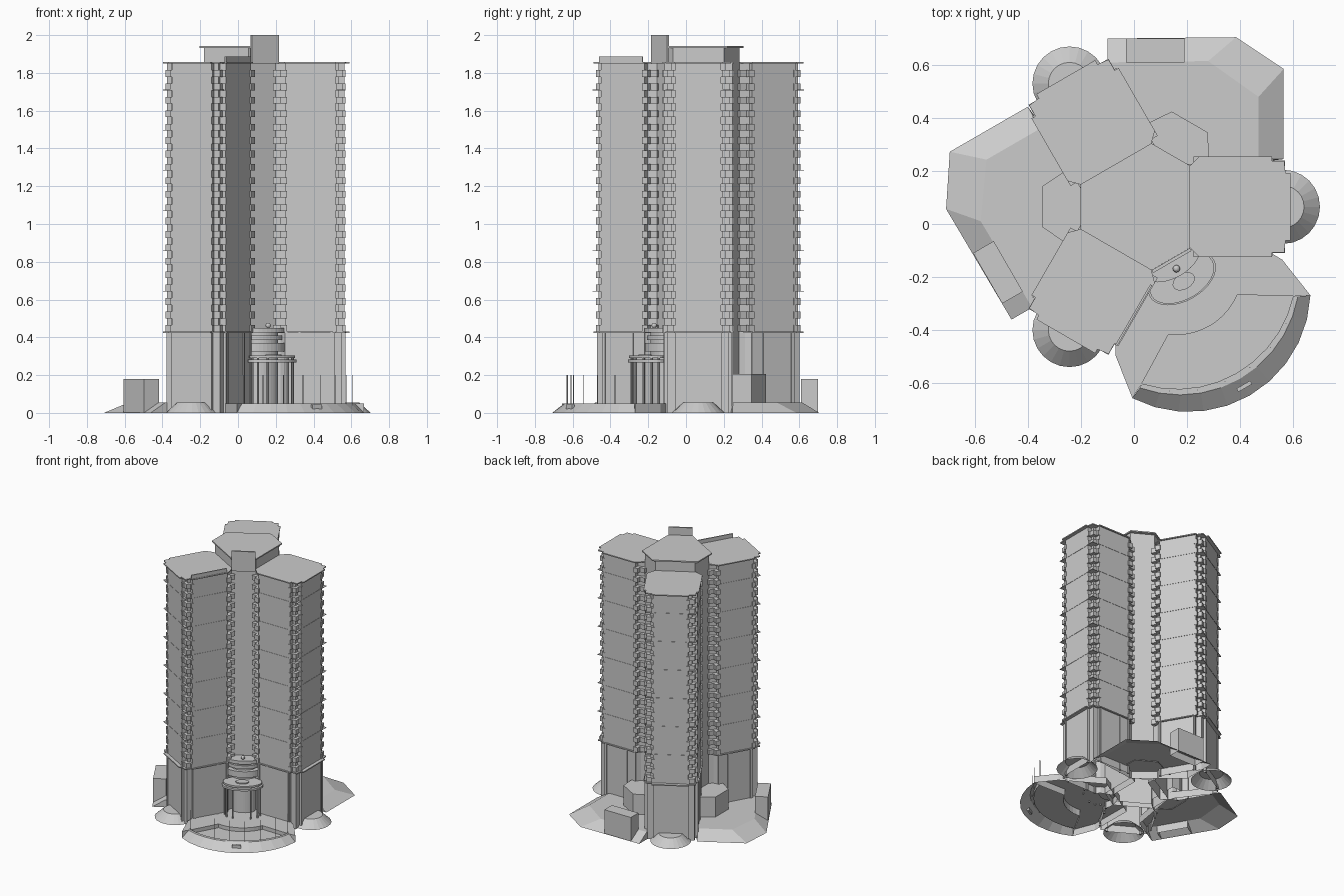
import bpy, bmesh, math

if "Cube" in bpy.data.objects:
    bpy.data.objects.remove(bpy.data.objects["Cube"])

CX, CY = 0.025, 0.065          # tower axis
WINGS = (0, 120, 240)
FLOORS = 20
Z0, Z1 = 0.43, 1.85
PITCH = (Z1 - Z0) / FLOORS


def finish(name, bm, ang):
    bmesh.ops.recalc_face_normals(bm, faces=bm.faces)
    me = bpy.data.meshes.new(name)
    bm.to_mesh(me)
    bm.free()
    ob = bpy.data.objects.new(name, me)
    bpy.context.collection.objects.link(ob)
    ob.location = (CX, CY, 0)
    ob.rotation_euler = (0, 0, math.radians(ang))
    return ob


def add_prism(bm, low, z0, z1, high=None, bottom=True):
    high = high or low
    a = [bm.verts.new((x, y, z0)) for x, y in low]
    b = [bm.verts.new((x, y, z1)) for x, y in high]
    n = len(a)
    for i in range(n):
        j = (i + 1) % n
        bm.faces.new((a[i], a[j], b[j], b[i]))
    bm.faces.new(b)
    if bottom:
        bm.faces.new(a[::-1])


def prisms(name, parts, ang=0, bottom=True):
    bm = bmesh.new()
    for pts, z0, z1 in parts:
        add_prism(bm, pts, z0, z1, None, bottom)
    return finish(name, bm, ang)


def mirror(half):
    return half + [(u, -v) for u, v in reversed(half)]


def flip(pts):
    return [(u, -v) for u, v in pts]


def rect(u0, u1, v0, v1):
    return [(u0, v0), (u1, v0), (u1, v1), (u0, v1)]


def ellipse(u, v, ru, rv, n=32):
    return [(u + ru * math.cos(2 * math.pi * i / n), v + rv * math.sin(2 * math.pi * i / n)) for i in range(n)]


def arc(end, half, mid, n=10):
    """Arc bulging along +u from (end,-half) through (mid,0) to (end,half)."""
    s = mid - end
    r = (half * half + s * s) / (2 * s)
    t = math.atan2(half, r - s)
    return [(mid - r + r * math.cos(-t + 2 * t * i / n), r * math.sin(-t + 2 * t * i / n)) for i in range(n + 1)]


def hexagon(u, v):
    pts = []
    for w in WINGS:
        c, s = math.cos(math.radians(w)), math.sin(math.radians(w))
        pts += [(c * u - s * y, s * u + c * y) for y in (-v, v)]
    return pts


# outlines shared by the three wings
body = mirror([(.12, .12), (.225, .15), (.225, .18), (.49, .18), (.49, .145),
               (.51, .145), (.51, .12), (.54, .12)])
slab = mirror([(.175, .14), (.187, .155), (.222, .19), (.495, .19), (.495, .173),
               (.542, .173), (.547, .128), (.565, .128)])
band = mirror([(.175, .14), (.187, .155), (.222, .182), (.49, .182), (.49, .168),
               (.534, .168), (.534, .122), (.542, .122)])
podium = mirror([(.12, .12), (.20, .15), (.225, .178), (.485, .178), (.485, .163),
                 (.525, .163), (.525, .12), (.54, .12)])
inner_bal = [(.16, .11), (.16, .162), (.2, .162), (.2, .19), (.235, .19), (.235, .11)]
outer_bal = [(.478, .14), (.478, .183), (.5, .183), (.5, .166), (.53, .166),
             (.53, .13), (.544, .13), (.544, .11), (.50, .11)]

for w in WINGS:
    prisms("wing_tower", [(body, Z0, Z1)], w, False)
    prisms("wing_podium", [(podium, 0, Z0)], w, False)
    prisms("wing_roof", [(slab, Z1, Z1 + .008)], w)
    prisms("podium_cornice", [(slab, Z0 - .008, Z0)], w)
    # thin bands every three floors, wider at the balconies
    bands = []
    for k in range(1, 7):
        z = Z0 + 3 * k * PITCH
        bands.append((band, z, z + .003))
        for s in (1, -1):
            bands.append((rect(.485, .545, s * .12, s * .174), z, z + .003))
    prisms("floor_bands", bands, w)
    # stacked balconies on both sides of the wing
    bal = []
    for i in range(FLOORS):
        z = Z0 + i * PITCH
        for p in (inner_bal, outer_bal):
            bal += [(p, z, z + PITCH * .5), (flip(p), z, z + PITCH * .5)]
    prisms("balconies", bal, w)
    # podium pilasters
    pil = []
    for s in (-1, 1):
        for u in (.23, .30, .47):
            pil.append((rect(u - .006, u + .006, s * .17, s * .183), 0, Z0))
        pil.append((rect(.53, .544, s * .11, s * .122), 0, Z0))
    prisms("podium_pilasters", pil, w)
    # conical skirt at the wing end
    bm = bmesh.new()
    add_prism(bm, ellipse(.537, 0, .14, .14, 24), 0, .055, ellipse(.537, 0, .08, .08, 24), False)
    finish("wing_end_skirt", bm, w)

# core with raised roof
prisms("core", [(hexagon(.175, .135), 0, 1.935)], 0, False)
prisms("core_roof", [(hexagon(.187, .155), 1.933, 1.942)])
prisms("roof_panel", [(rect(.228, .24, -.083, .083), 1.85, 2.0)], 300)
prisms("wing_parapet", [(rect(.235, .50, .178, .186), 1.85, 1.887)], 240)

# rear and left decks with sloped skirts, utility block and low annex
low = [(-.10, .70), (.385, .705), (.565, .585), (.565, .245), (.2, .2), (-.1, .45)]
top = [(-.10, .61), (.28, .615), (.47, .48), (.47, .245), (.2, .2), (-.1, .45)]
rel = lambda pts: [(x - CX, y - CY) for x, y in pts]
annex = mirror([(.18, .16), (.235, .16), (.285, .135), (.37, .078)])
for a in (0, 120):
    bm = bmesh.new()
    add_prism(bm, rel(low), 0, .055, rel(top), False)
    finish("deck", bm, a)
    prisms("utility_block", [(rel(rect(-.03, .19, .61, .70)), 0, .18)], a, False)
    prisms("annex", [(annex, .05, .205)], a + 60, False)

# front plaza
F = 300
edge = arc(.47, .15, .52)
plaza = [(.15, -.2), (.44, -.363), (.61, -.388), (.58, -.33)] + edge + \
        [(.58, .33), (.61, .388), (.44, .363), (.15, .2)]
bm = bmesh.new()
add_prism(bm, plaza, 0, .05, None, False)
finish("upper_plaza", bm, F)
road = edge + arc(.58, .33, .725)[::-1]
bm = bmesh.new()
bm.faces.new([bm.verts.new((u, v, .022)) for u, v in road])
finish("driveway", bm, F)
# outer rim: inner wall, flat kerb, sloped bank
bm = bmesh.new()
rows = [(arc(.58, .33, .725), .022), (arc(.58, .33, .725), .05),
        (arc(.59, .345, .75), .05), (arc(.61, .388, .823), 0)]
grid = [[bm.verts.new((u, v, z)) for u, v in pts] for pts, z in rows]
for r0, r1 in zip(grid, grid[1:]):
    for i in range(len(r0) - 1):
        bm.faces.new((r0[i], r0[i + 1], r1[i + 1], r1[i]))
finish("plaza_rim", bm, F)
prisms("plaza_sign", [(rect(.775, .79, -.03, .03), .01, .045)], F)
# lamp posts along the rim
prisms("lamp_posts", [(rect(u - .0015, u + .0015, v - .0015, v + .0015), .03, .2)
                      for u, v in arc(.585, .335, .735, 7)], F)

# entrance pavilion: canopy, columns, door drum
prisms("entrance_canopy", [(ellipse(.312, 0, .085, .14), .268, .282),
                           (ellipse(.312, 0, .08, .133), .29, .303)], F)
prisms("canopy_lantern", [(ellipse(.325, 0, .03, .045, 20), .30, .31)], F)
prisms("canopy_columns", [(ellipse(.312 + .068 * math.cos(t), .122 * math.sin(t), .006, .006, 8), .04, .295)
                          for t in [math.pi * k / 6 - math.pi / 2 for k in (0, 1, 2, 4, 5, 6)]], F)
prisms("entrance_drum", [(ellipse(.225, 0, .05, .08), .04, .43)], F)
# curved balconies stacked above the canopy
prisms("entrance_tiers", [(ellipse(.225, 0, .075, .118), .325, .37),
                          (ellipse(.225, 0, .065, .105), .385, .41),
                          (ellipse(.225, 0, .075, .125), .425, .45)], F)
bm = bmesh.new()
bmesh.ops.create_uvsphere(bm, u_segments=12, v_segments=8, radius=.014)
bmesh.ops.translate(bm, verts=bm.verts, vec=(.27, 0, .463))
finish("finial_ball", bm, F)
